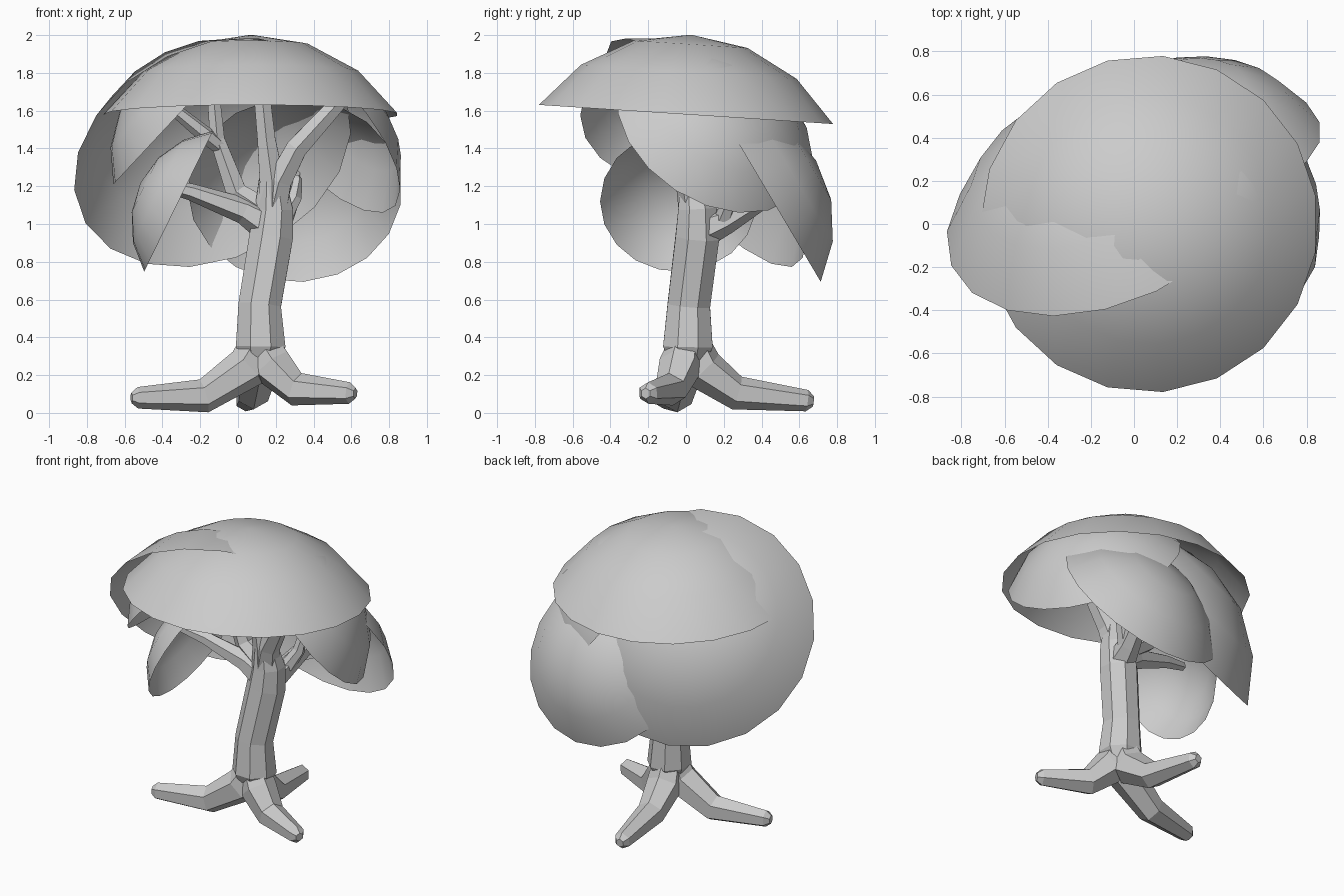
import bpy, bmesh, math
from mathutils import Vector

if "Cube" in bpy.data.objects:
    bpy.data.objects.remove(bpy.data.objects["Cube"])

grey = bpy.data.materials.new("plain_grey")
grey.use_nodes = True
colour = (0.6, 0.6, 0.6, 1)
grey.diffuse_color = colour
grey.node_tree.nodes["Principled BSDF"].inputs["Base Color"].default_value = colour


def finish(name, bm, smooth):
    bmesh.ops.recalc_face_normals(bm, faces=bm.faces)
    mesh = bpy.data.meshes.new(name)
    bm.to_mesh(mesh)
    bm.free()
    mesh.materials.append(grey)
    for p in mesh.polygons:
        p.use_smooth = smooth
    obj = bpy.data.objects.new(name, mesh)
    bpy.context.collection.objects.link(obj)
    return obj


def dome(name, centre, normal, radius, depth=0.54, segments=19, rings=3):
    """Open spherical cap: rim centre, bulge direction, rim radius, relative depth."""
    height = radius * depth
    ball = (radius ** 2 + height ** 2) / (2 * height)
    spread = math.asin(radius / ball)
    bm = bmesh.new()
    arc = []
    for i in range(rings + 1):
        a = spread * i / rings
        arc.append(bm.verts.new((ball * math.sin(a), 0, ball * math.cos(a) - ball + height)))
    edges = [bm.edges.new(pair) for pair in zip(arc, arc[1:])]
    bmesh.ops.spin(bm, geom=arc + edges, cent=(0, 0, 0), axis=(0, 0, 1),
                   angle=math.tau, steps=segments)
    bmesh.ops.remove_doubles(bm, verts=bm.verts, dist=0.001)
    obj = finish(name, bm, True)
    # make every shell face outwards
    mesh = obj.data
    if sum(p.normal.z for p in mesh.polygons) < 0:
        mesh.flip_normals()
    obj.location = centre
    obj.rotation_mode = 'QUATERNION'
    obj.rotation_quaternion = Vector(normal).to_track_quat('Z', 'Y')


def limb(name, path, sides=6):
    """Faceted tube through (x, y, z, radius) points with a blunt tip."""
    pts = [Vector(p[:3]) for p in path]
    radii = [p[3] for p in path]
    end = (pts[-1] - pts[-2]).normalized()
    pts.append(pts[-1] + end * radii[-1] * 0.6)
    radii.append(radii[-1] * 0.5)
    bm = bmesh.new()
    loops = []
    last = len(pts) - 1
    hint = Vector((0, 1, 0)) if pts[last].z - pts[0].z > 0.5 else Vector((0, 0, 1))
    for i, (p, r) in enumerate(zip(pts, radii)):
        along = (pts[min(i + 1, last)] - pts[max(i - 1, 0)]).normalized()
        u = along.cross(hint).normalized()
        v = along.cross(u)
        ring = []
        for k in range(sides):
            a = math.tau * (k + 0.5) / sides
            ring.append(bm.verts.new(p + r * (u * math.cos(a) + v * math.sin(a))))
        loops.append(ring)
    for lower, upper in zip(loops, loops[1:]):
        for k in range(sides):
            n = (k + 1) % sides
            bm.faces.new((lower[k], lower[n], upper[n], upper[k]))
    bm.faces.new(loops[0])
    bm.faces.new(loops[-1])
    finish(name, bm, False)


# Canopy shells
dome("top_canopy", (0.07, 0, 1.58), (0, 0.065, 1), 0.783)
dome("back_right_canopy", (-0.135, 0.10, 1.378), (-0.30, 0.73, 0.615), 0.77, 0.6)
dome("left_canopy", (0.45, 0.15, 1.51), (0.69, 0.4, 0.6), 0.565)
dome("back_canopy", (0.30, 0.425, 1.18), (0, 0.86, 0.51), 0.567)
dome("upper_right_canopy", (-0.32, -0.06, 1.575), (-0.73, 0, 0.68), 0.5)
dome("lower_right_canopy", (-0.315, -0.04, 1.12), (-0.9, 0, 0.44), 0.415)

# Trunk
limb("trunk", [(0.11, 0.01, 0.24, 0.09), (0.12, 0.01, 0.35, 0.142), (0.115, 0.015, 0.57, 0.122),
               (0.175, 0.06, 0.93, 0.125), (0.19, 0.06, 1.08, 0.11), (0.18, 0.04, 1.24, 0.075)], 8)

# Roots, flaring out of the trunk
limb("left_root", [(0.13, 0, 0.35, 0.1), (0.18, -0.03, 0.25, 0.115),
                   (0.31, -0.08, 0.125, 0.09), (0.59, -0.2, 0.105, 0.057)])
limb("right_root", [(0.1, 0, 0.36, 0.1), (0.05, -0.02, 0.24, 0.115),
                    (-0.18, -0.05, 0.09, 0.09), (-0.53, -0.12, 0.08, 0.057)])
limb("back_root", [(0.11, 0.03, 0.36, 0.1), (0.1, 0.09, 0.23, 0.115),
                   (0.08, 0.27, 0.105, 0.09), (0.04, 0.64, 0.065, 0.057)])

# Branches
limb("middle_branch", [(0.18, 0.05, 1.05, 0.09), (0.18, 0.03, 1.23, 0.075), (0.15, 0.01, 1.45, 0.055),
                       (0.13, 0, 1.65, 0.05), (0.12, 0, 1.9, 0.035)])
limb("left_branch", [(0.18, 0.05, 1.08, 0.09), (0.22, 0.02, 1.23, 0.075), (0.31, 0.0, 1.4, 0.065),
                     (0.52, 0, 1.63, 0.05), (0.6, 0, 1.72, 0.035)])
limb("inner_right_branch", [(0.16, 0.07, 1.06, 0.075), (-0.01, 0.09, 1.17, 0.065),
                            (-0.11, 0.08, 1.45, 0.045), (-0.14, 0.06, 1.8, 0.035)])
limb("right_twig", [(-0.09, 0.08, 1.4, 0.04), (-0.17, 0.04, 1.47, 0.045), (-0.33, 0, 1.6, 0.035),
                    (-0.48, -0.04, 1.7, 0.03)])
limb("low_right_branch", [(0.18, 0.06, 0.98, 0.1), (0.03, 0.04, 1.07, 0.07),
                          (-0.25, 0, 1.17, 0.045), (-0.42, -0.03, 1.21, 0.03)])
limb("back_branch", [(0.18, 0.07, 0.96, 0.1), (0.22, 0.22, 1.02, 0.07), (0.28, 0.42, 1.14, 0.05),
                     (0.3, 0.6, 1.27, 0.035)])
limb("back_left_twig", [(0.24, 0.2, 1.03, 0.05), (0.3, 0.24, 1.14, 0.04), (0.31, 0.26, 1.24, 0.03)])
